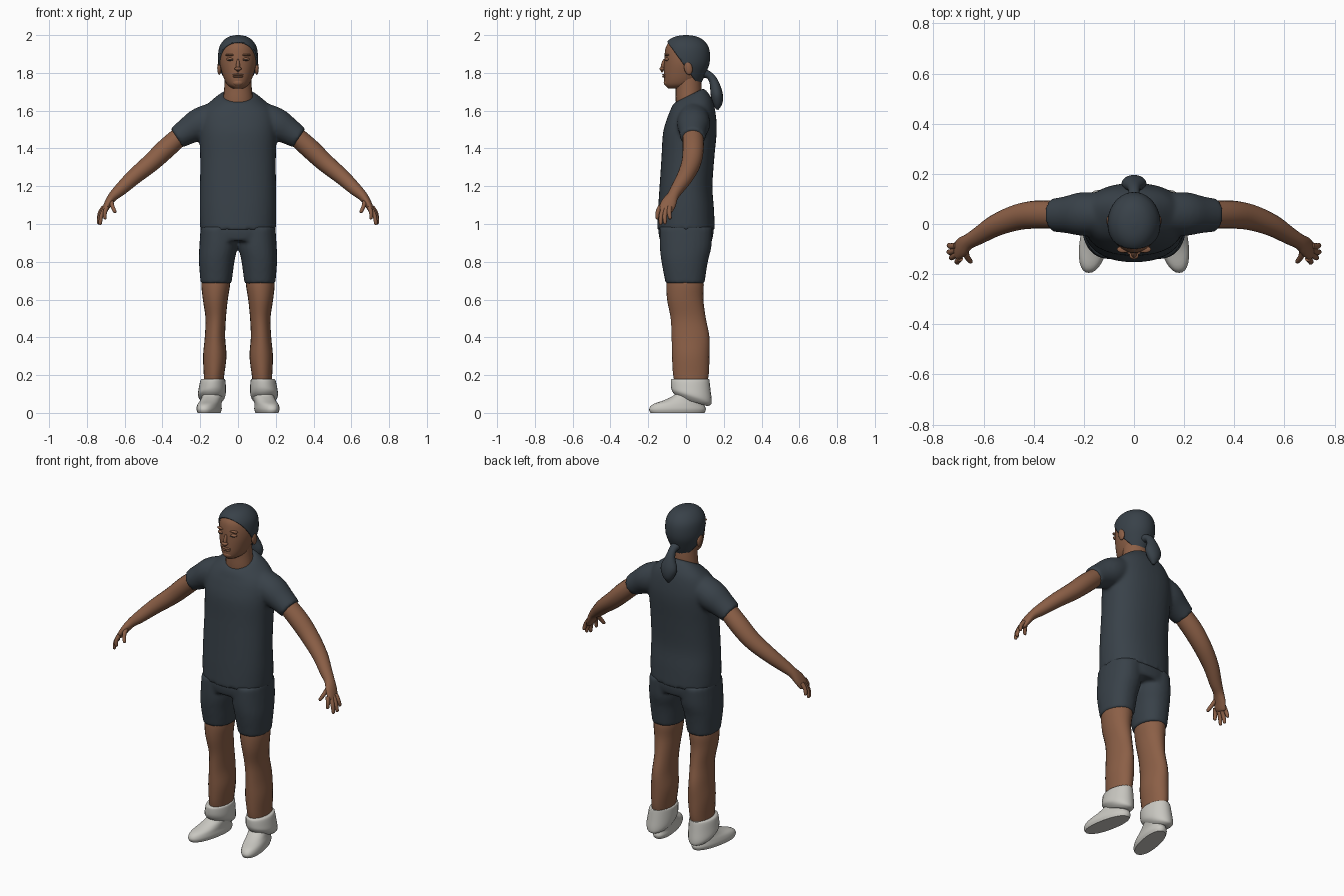
import bpy, bmesh, math
from math import cos, sin, pi, radians
from mathutils import Vector, Matrix

if "Cube" in bpy.data.objects:
    bpy.data.objects.remove(bpy.data.objects["Cube"])


def material(name, rgb):
    mat = bpy.data.materials.new(name)
    mat.use_nodes = True
    mat.diffuse_color = (*rgb, 1)
    bsdf = next(n for n in mat.node_tree.nodes if n.type == 'BSDF_PRINCIPLED')
    bsdf.inputs["Base Color"].default_value = (*rgb, 1)
    bsdf.inputs["Roughness"].default_value = 0.8
    return mat


SKIN = material("brown skin", (.26, .115, .062))
SLATE = material("dark slate", (.04, .053, .066))
WHITE = material("off white", (.58, .57, .53))
SIDE_X, SIDE_Y = Vector((1, 0, 0)), Vector((0, 1, 0))


def spline(rows, steps):
    """Catmull-Rom interpolation through rows of (x, y, z, width, depth, tilt)."""
    rows = [tuple(r) + (0,) * (6 - len(r)) for r in rows]
    ext = [rows[0]] + rows + [rows[-1]]
    out = []
    for p, q, r, s in zip(ext, ext[1:], ext[2:], ext[3:]):
        for k in range(steps):
            t = k / steps
            out.append([b + t * ((c - a) + t * ((2*a - 5*b + 4*c - d) + t * (3*b - a - 3*c + d))) / 2
                        if t else b for a, b, c, d in zip(p, q, r, s)])
    return out + [list(rows[-1])]


def loft(bm, rows, mirror=1, side=None, n=24, power=2, steps=4):
    """Skin oval rings: level rings by default, or square to the path when side is given."""
    pts, rings = spline(rows, steps), []
    centres = [Vector(p[:3]) for p in pts]

    def bulge(v):
        return math.copysign(abs(v) ** (2 / power), v)

    for i, (p, c) in enumerate(zip(pts, centres)):
        u, v = SIDE_X, SIDE_Y
        if side:
            t = (centres[min(i + 1, len(pts) - 1)] - centres[max(i - 1, 0)]).normalized()
            u = (side - t * side.dot(t)).normalized()
            v = t.cross(u)
        ring = []
        for k in range(n):
            a = 2 * pi * k / n
            co = c + u * p[3] * bulge(cos(a)) + v * p[4] * bulge(sin(a))
            co.z += p[5] * (co.y - c.y)
            co.x *= mirror
            ring.append(bm.verts.new(co))
        rings.append(ring)
    for a, b in zip(rings, rings[1:]):
        for k in range(n):
            j = (k + 1) % n
            bm.faces.new((a[k], a[j], b[j], b[k]))
    bm.faces.new(rings[0])
    bm.faces.new(rings[-1])


def ball(bm, centre, size, tilt=0):
    m = Matrix.Translation(centre) @ Matrix.Rotation(tilt, 4, 'X') @ Matrix.Diagonal((*size, 1))
    bmesh.ops.create_uvsphere(bm, u_segments=16, v_segments=10, radius=1, matrix=m)


def finish(name, bm, mat, voxel=0, smooth=0):
    bmesh.ops.recalc_face_normals(bm, faces=bm.faces)
    mesh = bpy.data.meshes.new(name)
    bm.to_mesh(mesh)
    bm.free()
    mesh.materials.append(mat)
    ob = bpy.data.objects.new(name, mesh)
    bpy.context.collection.objects.link(ob)
    bpy.ops.object.select_all(action='DESELECT')
    ob.select_set(True)
    bpy.context.view_layer.objects.active = ob
    bpy.ops.object.shade_smooth_by_angle(angle=radians(50))
    if voxel:
        rem = ob.modifiers.new("fuse", 'REMESH')
        rem.mode, rem.voxel_size, rem.use_smooth_shade = 'VOXEL', voxel, True
        soft = ob.modifiers.new("soften", 'SMOOTH')
        soft.factor, soft.iterations = .5, smooth
    return ob


# shirt: torso with a tilted neckline, sleeves fused in
bm = bmesh.new()
loft(bm, [(0, 0, .97, .2, .153), (0, 0, 1.08, .203, .148), (0, 0, 1.2, .201, .14),
          (0, .01, 1.35, .2, .14), (0, .02, 1.48, .204, .142), (0, .03, 1.56, .2, .13),
          (0, .03, 1.62, .172, .115, .2), (0, .02, 1.66, .122, .095, .4),
          (0, .015, 1.68, .088, .077, .5)], n=40, power=2.3)
for s in (1, -1):
    loft(bm, [(.11, .04, 1.57, .08, .08), (.2, .04, 1.53, .088, .086),
              (.27, .037, 1.49, .074, .071), (.325, .035, 1.455, .066, .06)], s, SIDE_Y)
finish("shirt", bm, SLATE, .01, 6)

# shorts: hips and two legs fused
bm = bmesh.new()
loft(bm, [(0, 0, 1.02, .19, .14), (0, 0, .96, .196, .146), (0, 0, .91, .19, .138)], n=40, power=2.3)
for s in (1, -1):
    loft(bm, [(.1, 0, .98, .098, .14), (.104, -.002, .88, .101, .137),
              (.113, -.007, .8, .094, .123), (.116, -.005, .685, .082, .103)], s, power=2.2)
finish("shorts", bm, SLATE, .01, 4)

# bare legs
bm = bmesh.new()
for s in (1, -1):
    loft(bm, [(.117, -.005, .74, .07, .09), (.118, -.005, .68, .076, .099),
              (.12, -.004, .6, .066, .096), (.118, .012, .5, .054, .093),
              (.122, .024, .4, .054, .1), (.123, .025, .3, .062, .099),
              (.127, .026, .2, .054, .094), (.13, .026, .14, .05, .08)], s)
finish("legs", bm, SKIN)

# slouched socks, lower at the heel
bm = bmesh.new()
for s in (1, -1):
    loft(bm, [(.13, .024, .18, .058, .098), (.133, .022, .172, .066, .102),
              (.136, .025, .13, .072, .105, -.1), (.139, .03, .095, .073, .106, -.25),
              (.139, .033, .075, .064, .1, -.3), (.139, .033, .06, .05, .08, -.3)], s)
finish("socks", bm, WHITE)

# shoes, toes turned outward
bm = bmesh.new()
for s in (1, -1):
    loft(bm, [(.153, -.045, 0, .054, .143), (.153, -.045, .02, .06, .15),
              (.152, -.04, .045, .057, .136), (.147, -.01, .068, .054, .104),
              (.142, .018, .095, .054, .08), (.14, .025, .13, .05, .07)], s, n=32, power=2.2)
for v in bm.verts:
    v.co.x -= math.copysign(.18, v.co.x) * (v.co.y + .045)
finish("shoes", bm, WHITE)

# arms running into palms
bm = bmesh.new()
for s in (1, -1):
    loft(bm, [(.29, .036, 1.48, .055, .05), (.38, .038, 1.4, .056, .053),
              (.46, .028, 1.325, .052, .049), (.55, -.005, 1.25, .044, .042),
              (.62, -.047, 1.185, .035, .034), (.66, -.07, 1.148, .031, .026),
              (.685, -.09, 1.113, .04, .021), (.705, -.108, 1.075, .038, .016),
              (.71, -.112, 1.065, .03, .01)], s, SIDE_Y, n=20)
finish("arms", bm, SKIN)

# fingers and thumbs: knuckle to tip
bm = bmesh.new()
fingers = [((.694, -.137, 1.09), (.705, -.154, 1.025)), ((.705, -.12, 1.08), (.732, -.136, .995)),
           ((.71, -.104, 1.08), (.742, -.112, 1)), ((.71, -.086, 1.09), (.741, -.084, 1.025)),
           ((.672, -.1, 1.125), (.65, -.154, 1.06))]
for s in (1, -1):
    for base, tip in fingers:
        a, b = Vector(base), Vector(tip)
        mid = a.lerp(b, .5) + Vector((.005, -.004, .004))
        end = a.lerp(b, .92)
        loft(bm, [(*a, .013, .013), (*mid, .012, .011), (*end, .009, .009), (*b, .002, .002)],
             s, SIDE_Y, n=10, steps=3)
finish("fingers", bm, SKIN)

# neck
bm = bmesh.new()
loft(bm, [(0, .03, 1.6, .085, .08), (0, .015, 1.66, .079, .07),
          (0, .014, 1.72, .073, .069), (0, .01, 1.79, .068, .068)])
finish("neck", bm, SKIN)

# head
HEAD = [(0, -.035, 1.718, .03, .06), (0, -.025, 1.735, .055, .086), (0, -.019, 1.76, .07, .097),
        (0, -.01, 1.8, .084, .107), (0, 0, 1.85, .096, .116), (0, .003, 1.9, .097, .116),
        (0, .002, 1.94, .089, .107), (0, 0, 1.97, .067, .083), (0, 0, 1.986, .04, .05),
        (0, 0, 1.992, .006, .008)]
bm = bmesh.new()
loft(bm, HEAD, n=40)
finish("head", bm, SKIN)

# nose, lips, brows, eyelids and ears
bm = bmesh.new()
ball(bm, (0, -.121, 1.838), (.01, .012, .036), -.2)
ball(bm, (0, -.126, 1.822), (.019, .015, .01))
for z in (1.79, 1.78):
    ball(bm, (0, -.112, z), (.028, .014, .006))
ball(bm, (0, -.1, 1.748), (.03, .018, .018))
for s in (1, -1):
    ball(bm, (s * .04, -.1, 1.872), (.022, .014, .009))
    ball(bm, (s * .042, -.101, 1.895), (.026, .014, .006))
    ball(bm, (s * .099, .012, 1.825), (.011, .022, .036), .2)
finish("face_features", bm, SKIN)

# lash lines on the closed lids
bm = bmesh.new()
for s in (1, -1):
    ball(bm, (s * .04, -.111, 1.868), (.017, .004, .002))
finish("lashes", bm, SLATE)

# swept back hair: head shell cut by a sloping hairline
bm = bmesh.new()
loft(bm, HEAD, n=40)
bmesh.ops.recalc_face_normals(bm, faces=bm.faces)
bm.normal_update()
for v, shift in [(v, v.normal * .008) for v in bm.verts]:
    v.co += shift
bmesh.ops.bisect_plane(bm, geom=bm.verts[:] + bm.edges[:] + bm.faces[:], clear_inner=True,
                       plane_co=(0, -.1, 1.965), plane_no=(0, .81, .585))
hair = finish("hair", bm, SLATE)
shell = hair.modifiers.new("thickness", 'SOLIDIFY')
shell.thickness, shell.offset = .012, -1

# ponytail
bm = bmesh.new()
loft(bm, [(0, .09, 1.8, .03, .025), (0, .125, 1.785, .022, .02), (0, .148, 1.75, .028, .024),
          (0, .162, 1.69, .05, .032), (0, .167, 1.64, .034, .026), (0, .165, 1.605, .006, .006)],
     side=SIDE_X, n=16)
finish("ponytail", bm, SLATE)
